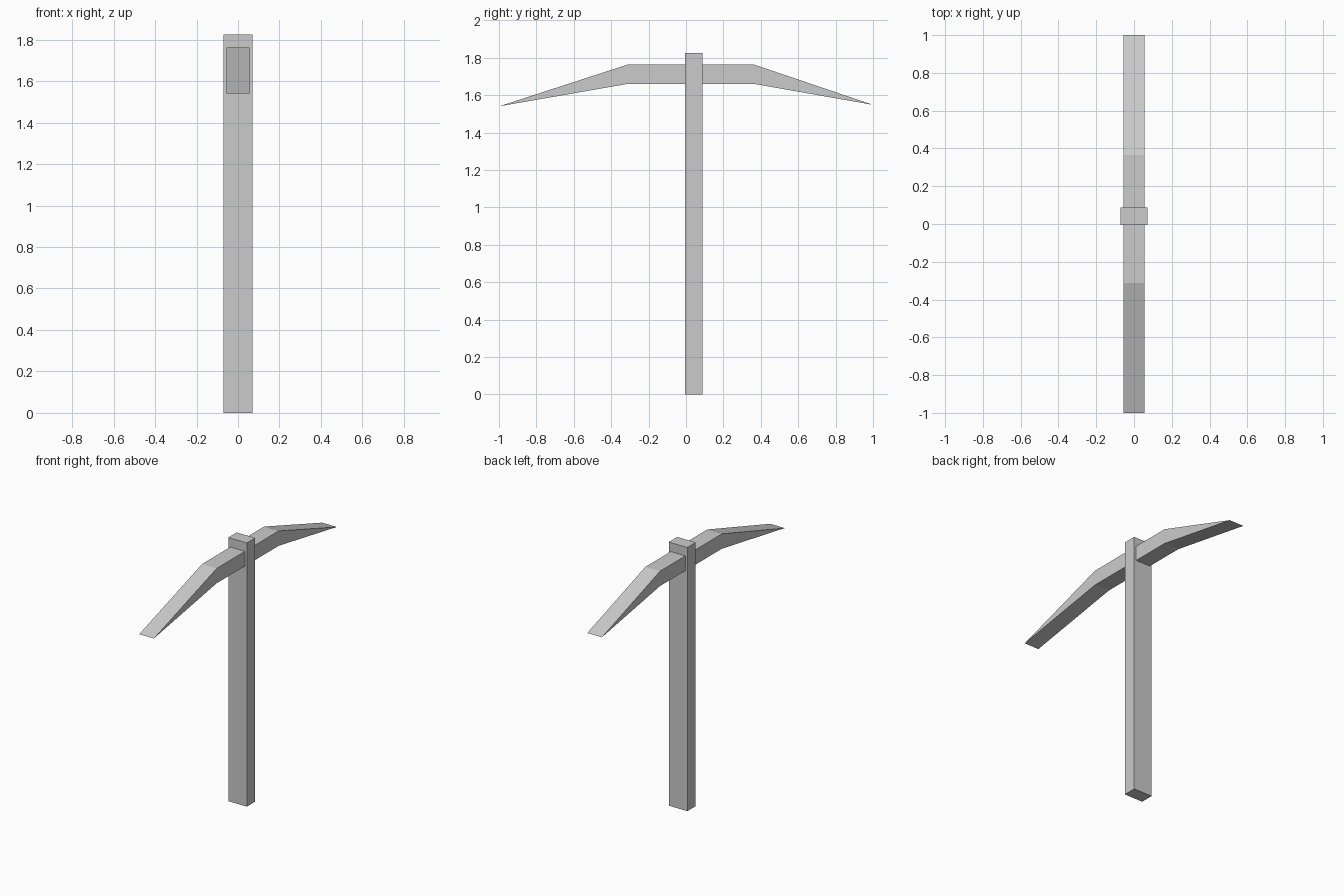
import bpy
import bmesh
from mathutils import Vector

cube = bpy.data.objects.get("Cube")
if cube:
    bpy.data.objects.remove(cube, do_unlink=True)

grey = bpy.data.materials.new("plain grey")
grey.use_nodes = True
colour = (0.6, 0.6, 0.6, 1)
grey.diffuse_color = colour
grey.node_tree.nodes["Principled BSDF"].inputs["Base Color"].default_value = colour


def extrude_profile(name, profile, half_width):
    """Extrude a closed (y, z) outline across x."""
    bm = bmesh.new()
    outline = bm.faces.new([bm.verts.new((-half_width, y, z)) for y, z in profile])
    result = bmesh.ops.extrude_face_region(bm, geom=[outline], use_keep_orig=True)
    moved = [g for g in result["geom"] if isinstance(g, bmesh.types.BMVert)]
    bmesh.ops.translate(bm, verts=moved, vec=Vector((2 * half_width, 0, 0)))
    bmesh.ops.recalc_face_normals(bm, faces=bm.faces)
    mesh = bpy.data.meshes.new(name)
    bm.to_mesh(mesh)
    bm.free()
    mesh.materials.append(grey)
    obj = bpy.data.objects.new(name, mesh)
    bpy.context.collection.objects.link(obj)
    return obj


# Upright rectangular handle
front, back, top = -0.005, 0.087, 1.825
extrude_profile("handle", [(front, 0), (back, 0), (back, top), (front, top)], 0.071)

# Bent head, tapering to a sharp edge at both ends
upper, lower = 1.763, 1.66
extrude_profile("pick_head", [
    (-1, 1.54), (-0.313, lower), (0.365, lower),
    (1, 1.548), (0.365, upper), (-0.313, upper),
], 0.056)
